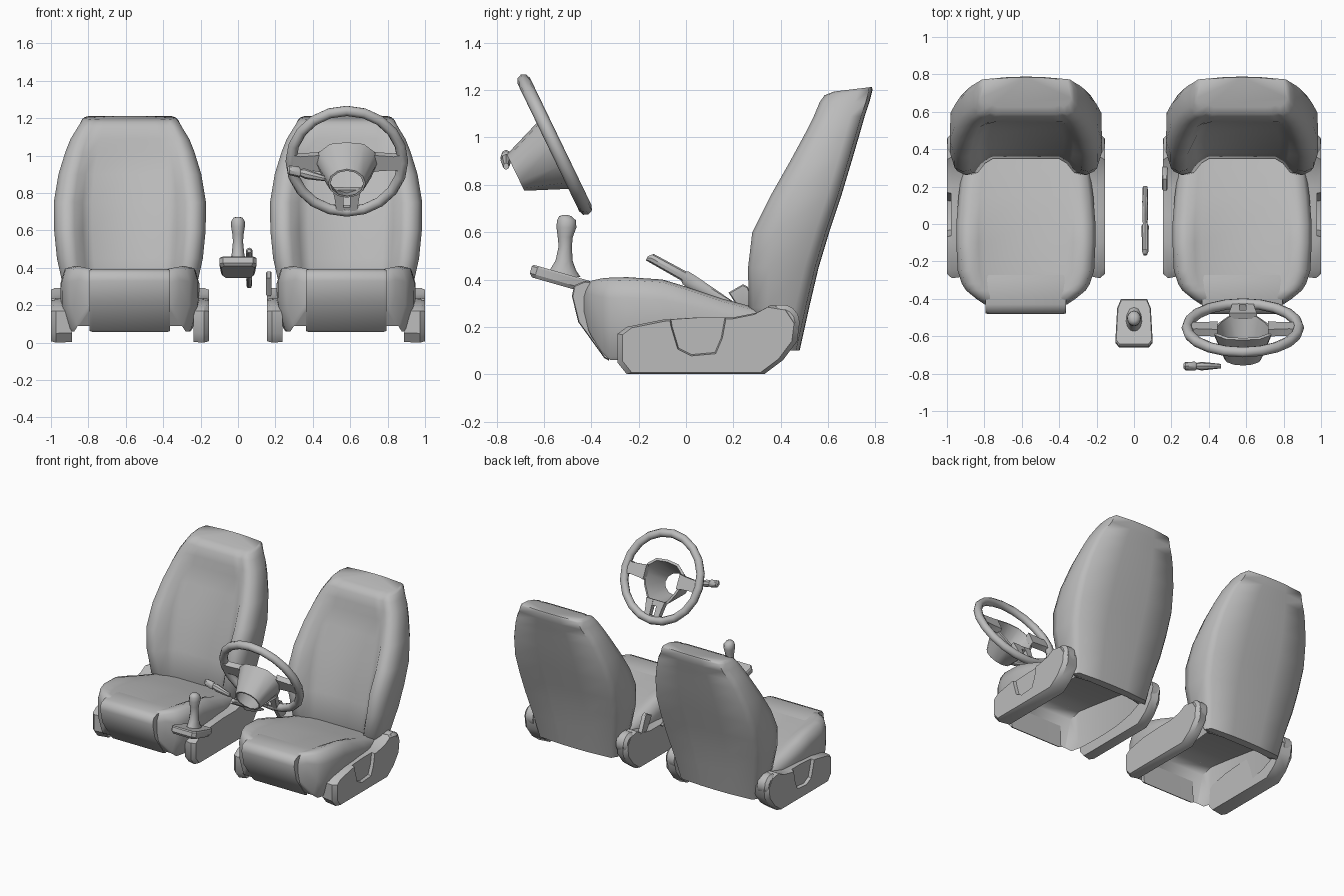
import bpy, bmesh
from math import sin, cos, pi, radians
from mathutils import Vector, Matrix

if "Cube" in bpy.data.objects:
    bpy.data.objects.remove(bpy.data.objects["Cube"])

grey = bpy.data.materials.new("plain grey")
grey.use_nodes = True
grey.diffuse_color = (0.5, 0.5, 0.5, 1)
grey.node_tree.nodes["Principled BSDF"].inputs["Base Color"].default_value = (0.5, 0.5, 0.5, 1)


def activate(ob):
    bpy.ops.object.select_all(action='DESELECT')
    ob.select_set(True)
    bpy.context.view_layer.objects.active = ob


def finish(ob, angle=38):
    ob.data.materials.clear()
    ob.data.materials.append(grey)
    activate(ob)
    bpy.ops.object.shade_smooth_by_angle(angle=radians(angle))
    return ob


def loft(name, rings, wrap=False, matrix=None, angle=38):
    """Skin equal rings of points; cap the ends, or wrap last to first."""
    bm = bmesh.new()
    vs = [[bm.verts.new(p) for p in ring] for ring in rings]
    n = len(vs[0])
    pairs = list(zip(vs, vs[1:]))
    if wrap:
        pairs.append((vs[-1], vs[0]))
    else:
        bm.faces.new(vs[0])
        bm.faces.new(vs[-1])
    for a, b in pairs:
        for i in range(n):
            j = (i + 1) % n
            bm.faces.new((a[i], a[j], b[j], b[i]))
    bmesh.ops.recalc_face_normals(bm, faces=bm.faces)
    if matrix:
        bm.transform(matrix)
    me = bpy.data.meshes.new(name)
    bm.to_mesh(me)
    bm.free()
    ob = bpy.data.objects.new(name, me)
    bpy.context.collection.objects.link(ob)
    return finish(ob, angle)


def mirrored(half):
    return half + [(-x, y) for x, y in reversed(half[1:-1])]


def slab(name, profile, layers, centre=(0, 0), angle=38):
    """Side profile (y, z) stacked along x; layers are (x, scale)."""
    cy, cz = centre
    return loft(name, [[(x, cy + (y - cy) * s, cz + (z - cz) * s) for y, z in profile]
                       for x, s in layers], angle=angle)


def oval(c, a, b, n=10):
    c, a, b = Vector(c), Vector(a), Vector(b)
    return [c + a * cos(2 * pi * i / n) + b * sin(2 * pi * i / n) for i in range(n)]


def back_ring(z, w, bolster, centre, rear):
    d = rear - bolster
    half = [(0, centre), (.5 * w, centre), (.62 * w, centre * .7 + bolster * .3),
            (.73 * w, bolster + .01), (.83 * w, bolster), (.94 * w, bolster + .02),
            (w, bolster + .3 * d), (.99 * w, rear - .06), (.91 * w, rear - .015),
            (.35 * w, rear - .002), (0, rear)]
    lean = .12 if z > 1.15 else 0
    return [(x, y, z + lean * (y - bolster)) for x, y in mirrored(half)]


def cushion_ring(y, w, centre, bolster, low, roof):
    """Section of the cushion; roof is the height of the hollow beneath it."""
    d = bolster - low
    half = [(0, centre), (.58 * w, centre), (.68 * w, (centre + bolster) / 2),
            (.8 * w, bolster), (.94 * w, bolster - .012), (w, bolster - .25 * d),
            (.99 * w, bolster - .65 * d), (.9 * w, low + .015), (.87 * w, low),
            (.85 * w, roof), (0, roof)]
    return [(x, y, z) for x, z in mirrored(half)]


BACK = [(.10, .32, .40, .42, .48), (.28, .352, .265, .35, .52), (.45, .39, .262, .38, .56),
        (.60, .405, .28, .415, .605), (.75, .407, .355, .455, .655), (.90, .382, .44, .505, .70),
        (1.02, .345, .505, .543, .735), (1.09, .317, .54, .547, .755), (1.15, .28, .565, .567, .775),
        (1.178, .258, .585, .585, .788), (1.194, .243, .625, .625, .785)]
CUSHION = [(-.43, .22, .36, .355, .22, .22), (-.40, .265, .385, .395, .16, .16),
           (-.355, .32, .385, .405, .09, .09), (-.32, .342, .385, .408, .06, .3),
           (-.25, .365, .38, .41, .06, .34), (-.1, .372, .355, .40, .06, .325),
           (0, .372, .34, .37, .06, .31), (.15, .36, .31, .32, .06, .28),
           (.30, .34, .27, .28, .07, .24), (.42, .32, .24, .25, .10, .21)]
INSERT = [(-.325, .057), (-.345, .068), (-.455, .22), (-.482, .33), (-.473, .375), (-.43, .393),
          (-.3, .388), (-.2, .365), (-.335, .3)]
TRIM = [(-.25, 0), (-.29, .05), (-.29, .17), (-.25, .2), (-.1, .23), (.05, .24), (.2, .24),
        (.3, .26), (.36, .293), (.44, .28), (.48, .22), (.47, .14), (.41, .06), (.33, 0)]
POCKET = [(-.08, .26), (-.07, .2), (-.04, .1), (.02, .07), (.13, .08), (.16, .15), (.18, .26)]

# seats
for label, side in (("left", 1), ("right", -1)):
    cx = side * .578
    parts = [loft(label + "_backrest", [back_ring(*r) for r in BACK], angle=65),
             loft(label + "_cushion", [cushion_ring(*r) for r in CUSHION], angle=65),
             slab(label + "_cushion_centre", INSERT,
                  [(-.215, .97), (-.2, 1), (.2, 1), (.215, .97)], (-.33, .25), 60)]
    for place, s, inside in (("outer", side, .31), ("inner", -side, .34)):
        trim = slab(f"{label}_{place}_trim", TRIM,
                    [(s * inside, .97), (s * .395, 1), (s * .422, .94)], (.09, .13))
        if place == "outer":
            # grip pocket cut in the outboard trim
            cutter = slab("pocket_cutter", POCKET, [(s * .4, .9), (s * .45, 1)], (.05, .2))
            cutter.hide_render = True
            mod = trim.modifiers.new("pocket", 'BOOLEAN')
            mod.operation = 'DIFFERENCE'
            mod.object = cutter
            activate(trim)
            bpy.ops.object.modifier_apply(modifier="pocket")
            bpy.data.objects.remove(cutter)
            finish(trim)
        hinge = loft(f"{label}_{place}_hinge_cover",
                     [oval((s * x, .405, .22), (0, r, 0), (0, 0, r), 14)
                      for x, r in ((.34, .075), (.4, .075), (.42, .055))])
        parts += [trim, hinge]
    for p in parts:
        p.location.x = cx

# belt buckle beside the left seat
slab("belt_buckle", [(.18, .345), (.24, .38), (.26, .37), (.31, .25), (.24, .25)],
     [(.15, .9), (.155, 1), (.175, 1), (.18, .9)], (.24, .32))

# steering wheel: local x across, y up the wheel plane, z away from the driver
tilt = radians(115.8)
centre = Vector((.582, -.555, .97))
frame = Matrix.Translation(centre) @ Matrix.Rotation(tilt, 4, 'X')
bpy.ops.mesh.primitive_torus_add(major_radius=.299, minor_radius=.029, major_segments=20,
                                 minor_segments=8, location=centre, rotation=(tilt, 0, 0))
rim = bpy.context.object
rim.name = "steering_wheel_rim"
finish(rim, 60)

# open tapering column shroud
mouth = mirrored([(0, .12), (.09, .11), (.15, .06), (.165, 0), (.13, -.09), (.08, -.17), (0, -.2)])
end = [(.1 * sin(i * pi / 6), -.035 + .085 * cos(i * pi / 6)) for i in range(12)]


def at(points, z, s=1):
    return [(x * s, -.035 + (y + .035) * s, z) for x, y in points]


loft("column_shroud", [at(mouth, .015), at(end, .2), at(end, .2, .88), at(mouth, .01, .9)],
     wrap=True, matrix=frame)

# spokes: two at the sides, and a slotted pair joined at both ends below
for label, s in (("left", 1), ("right", -1)):
    loft(label + "_spoke",
         [[(s * x, -h, -.014), (s * x, h, -.014), (s * x, h, .028), (s * x, -h, .028)]
          for x, h in ((.135, .052), (.17, .046), (.25, .04), (.29, .048))], matrix=frame)
    loft(label + "_lower_spoke",
         [[(s * .018, y, -.012), (s * x, y, -.012), (s * x, y, .025), (s * .018, y, .025)]
          for y, x in ((-.16, .075), (-.22, .064), (-.29, .055))], matrix=frame)
for label, top, low in (("upper", -.16, -.2), ("lower", -.265, -.29)):
    loft(label + "_spoke_bridge", [[(-.03, y, -.01), (.03, y, -.01), (.03, y, .022), (-.03, y, .022)]
                                   for y in (top, low)], matrix=frame)

# control stalk
loft("control_stalk", [oval((x, -.76, z), (0, r, 0), (0, 0, r * 1.2), 8) for x, z, r in
                       ((.265, .925, .012), (.275, .922, .022), (.325, .912, .024), (.335, .909, .017),
                        (.36, .903, .023), (.40, .893, .019), (.465, .878, .012))])

# gear shift base, a tapered slab sloping down to the rear
base = mirrored([(0, -.13), (.08, -.13), (.1, -.105), (.09, .08), (.07, .13), (0, .13)])
slope = Matrix.Translation((0, -.525, .425)) @ Matrix.Rotation(radians(-16), 4, 'X')
loft("gear_shift_base", [[(x * s, y * s, z) for x, y in base] for z, s in
                         ((-.05, .9), (-.035, 1), (-.005, 1), (.003, .95))], matrix=slope, angle=25)
# gear lever with flared boot and rounded knob
loft("gear_lever", [oval((0, y, z), (rx, 0, 0), (0, ry, 0), 12) for y, z, rx, ry in
                    ((-.52, .41, .045, .075), (-.52, .44, .04, .055), (-.515, .48, .033, .036),
                     (-.51, .54, .027, .028), (-.51, .58, .03, .032), (-.505, .62, .037, .042),
                     (-.505, .65, .036, .04), (-.51, .668, .024, .025), (-.51, .673, .01, .01))], angle=50)

# handbrake
loft("handbrake", [oval((.06, y, z), (rx, 0, 0), (0, rz * .45, rz * .89), 8) for y, z, rx, rz in
                   ((-.165, .49, .01, .01), (-.145, .49, .018, .02), (-.01, .415, .019, .022),
                    (.0, .406, .013, .03), (.04, .38, .014, .03), (.12, .335, .016, .022),
                    (.2, .298, .013, .007))])
